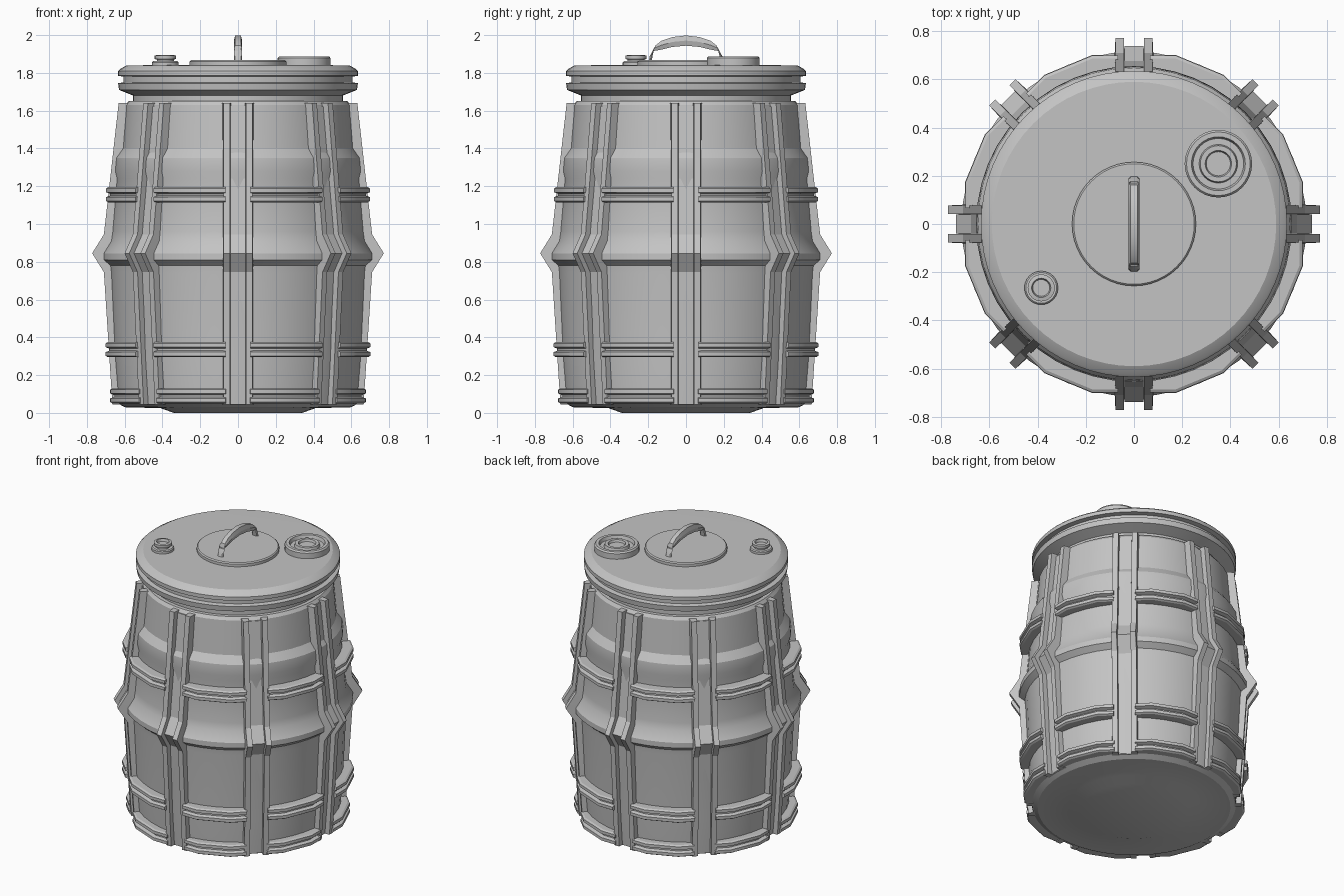
import bpy, bmesh, math
from mathutils import Matrix, Vector

cube = bpy.data.objects.get("Cube")
if cube:
    bpy.data.objects.remove(cube, do_unlink=True)

GREY = (0.55, 0.55, 0.55, 1)
mat = bpy.data.materials.new("plain_grey")
mat.use_nodes = True
mat.diffuse_color = GREY
mat.node_tree.nodes["Principled BSDF"].inputs["Base Color"].default_value = GREY
parts = []


def finish(name, bm):
    bmesh.ops.remove_doubles(bm, verts=bm.verts, dist=0.0001)
    bmesh.ops.recalc_face_normals(bm, faces=bm.faces)
    mesh = bpy.data.meshes.new(name)
    bm.to_mesh(mesh)
    bm.free()
    mesh.materials.append(mat)
    ob = bpy.data.objects.new(name, mesh)
    bpy.context.collection.objects.link(ob)
    parts.append(ob)
    return ob


def lathe(name, profile, segments, centre=(0, 0)):
    """Spin an (r, z) profile that starts and ends on the axis."""
    bm = bmesh.new()
    rings = []
    for i in range(segments):
        a = math.tau * i / segments
        rings.append([bm.verts.new((centre[0] + r * math.cos(a),
                                    centre[1] + r * math.sin(a), z)) for r, z in profile])
    for i in range(segments):
        a, b = rings[i], rings[(i + 1) % segments]
        for j in range(len(profile) - 1):
            bm.faces.new((a[j], b[j], b[j + 1], a[j + 1]))
    return finish(name, bm)


def loft(bm, sections):
    """Join closed cross-sections of equal length and cap both ends."""
    rows = [[bm.verts.new(p) for p in s] for s in sections]
    n = len(rows[0])
    for a, b in zip(rows, rows[1:]):
        for j in range(n):
            bm.faces.new((a[j], a[(j + 1) % n], b[(j + 1) % n], b[j]))
    bm.faces.new(rows[0])
    bm.faces.new(rows[-1])


# Barrel body with two swollen bands and a stepped foot
lathe("barrel_body", [
    (0, 0), (0.34, 0), (0.41, 0.025), (0.60, 0.03), (0.635, 0.05),
    (0.655, 0.30), (0.675, 0.74), (0.68, 0.78), (0.715, 0.81), (0.715, 0.845),
    (0.675, 0.91), (0.668, 0.96), (0.645, 1.24), (0.655, 1.28), (0.648, 1.35),
    (0.613, 1.40), (0.595, 1.63), (0.58, 1.65), (0, 1.65)], 48)

# Lid with neck and clamp ring
lathe("lid", [
    (0, 1.63), (0.555, 1.63), (0.555, 1.68), (0.63, 1.71), (0.635, 1.745),
    (0.605, 1.75), (0.605, 1.78), (0.635, 1.785), (0.635, 1.81), (0.625, 1.82),
    (0.59, 1.84), (0, 1.843)], 64)
lathe("lid_centre_disc", [(0, 1.83), (0.257, 1.83), (0.257, 1.86), (0.25, 1.867), (0, 1.867)], 48)

# Filler caps
lathe("large_cap", [
    (0, 1.83), (0.14, 1.83), (0.14, 1.878), (0.132, 1.888), (0.112, 1.888),
    (0.105, 1.866), (0.08, 1.866), (0.075, 1.885), (0.055, 1.885),
    (0.05, 1.87), (0, 1.87)], 32, (0.35, 0.25))
lathe("small_cap", [
    (0, 1.83), (0.07, 1.83), (0.07, 1.856), (0.064, 1.862), (0.045, 1.862),
    (0.045, 1.87), (0.056, 1.874), (0.056, 1.892), (0.04, 1.895),
    (0.035, 1.878), (0, 1.878)], 24, (-0.385, -0.265))

# Carrying handle: a flat strap swept along an arch
half = [(0.182, 1.86), (0.175, 1.90), (0.162, 1.945), (0.13, 1.97), (0.07, 1.99)]
arch = half + [(0, 1.998)] + [(-y, z) for y, z in reversed(half)]
sections = []
for i, (y, z) in enumerate(arch):
    p, q = arch[max(i - 1, 0)], arch[min(i + 1, len(arch) - 1)]
    t = Vector((q[0] - p[0], q[1] - p[1])).normalized()
    iy, iz = y + t.y * 0.018, z - t.x * -0.018 - 0.036 * abs(t.x)
    sections.append([(-0.015, y, z), (0.015, y, z), (0.022, (y + iy) / 2, (z + iz) / 2),
                     (0.015, iy, iz), (-0.015, iy, iz), (-0.022, (y + iy) / 2, (z + iz) / 2)])
bm = bmesh.new()
loft(bm, sections)
finish("handle", bm)

# Upright ribs: two tapered fins with a recessed web, repeated eight times
outer = [(0.665, 0.045), (0.71, 0.745), (0.772, 0.845), (0.71, 0.945), (0.632, 1.64)]


def rib_bar(bm, inner, outer_sides, drop, top):
    """A bar along the rib profile: inner and outer sideways extents."""
    rows = []
    for r, z in outer:
        z = min(z, top)
        rows.append([(0.55, inner[0], z), (0.55, inner[1], z),
                     (r - drop, outer_sides[1], z), (r - drop, outer_sides[0], z)])
    loft(bm, rows)


for k in range(8):
    bm = bmesh.new()
    for s in (-1, 1):
        rib_bar(bm, (s * 0.034, s * 0.088), (s * 0.042, s * 0.077), 0, 1.64)
    rib_bar(bm, (-0.04, 0.04), (-0.04, 0.04), 0.033, 1.625)
    bm.transform(Matrix.Rotation(k * math.pi / 4, 4, 'Z'))
    finish(f"rib_{k + 1}", bm)


# Double hoops spanning each panel between the ribs
def hoop(name, r, z):
    section = [(0.6, -0.04), (r - 0.012, -0.04), (r, -0.033), (r, -0.013), (r - 0.022, -0.005),
               (r - 0.022, 0.005), (r, 0.013), (r, 0.033), (r - 0.012, 0.04), (0.6, 0.04)]
    bm = bmesh.new()
    for k in range(8):
        rows = []
        for deg, shrink in ((5.5, 0.975), (14, 1), (31, 1), (39.5, 0.975)):
            a = math.radians(deg + 45 * k)
            rows.append([(q * shrink * math.cos(a), q * shrink * math.sin(a), z + h)
                         for q, h in section])
        loft(bm, rows)
    finish(name, bm)


hoop("upper_hoops", 0.72, 1.155)
hoop("lower_hoops", 0.722, 0.335)
hoop("bottom_hoops", 0.697, 0.09)

# Smooth shading with crisp edges
bpy.ops.object.select_all(action='DESELECT')
for ob in parts:
    ob.select_set(True)
bpy.context.view_layer.objects.active = parts[0]
bpy.ops.object.shade_smooth_by_angle(angle=math.radians(25))
